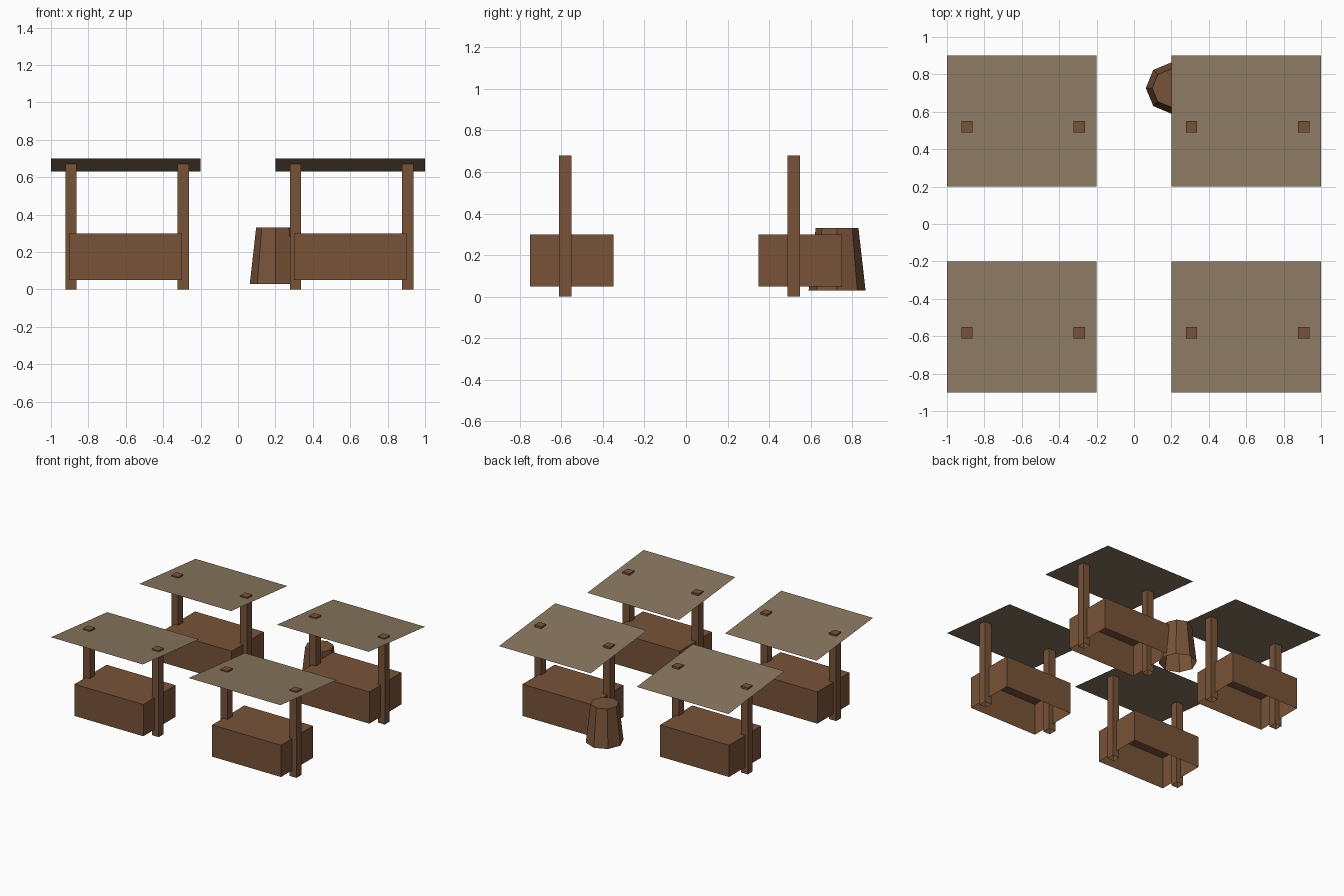
import bpy, bmesh, math
from mathutils import Matrix, Vector

if "Cube" in bpy.data.objects:
    bpy.data.objects.remove(bpy.data.objects["Cube"])


def material(name, rgb):
    m = bpy.data.materials.new(name)
    m.diffuse_color = (*rgb, 1)
    m.use_nodes = True
    m.node_tree.nodes["Principled BSDF"].inputs["Base Color"].default_value = m.diffuse_color
    return m


wood = material("brown wood", (0.188, 0.087, 0.040))
cloth = material("tan cloth", (0.254, 0.188, 0.120))


def finish(name, bm, mat):
    me = bpy.data.meshes.new(name)
    bm.to_mesh(me)
    bm.free()
    me.materials.append(mat)
    ob = bpy.data.objects.new(name, me)
    bpy.context.collection.objects.link(ob)
    return ob


def open_bottom(bm):
    bm.normal_update()
    down = [f for f in bm.faces if f.normal.z < -0.9]
    bmesh.ops.delete(bm, geom=down, context='FACES_ONLY')


def box(name, center, size, mat):
    bm = bmesh.new()
    bmesh.ops.create_cube(bm, size=1, matrix=Matrix.Translation(center) @ Matrix.Diagonal((*size, 1)))
    open_bottom(bm)
    return finish(name, bm, mat)


def canopy(cx, cy):
    # single sheet, front edge higher than the back
    bm = bmesh.new()
    pts = [(-0.4, -0.35, 0.70), (0.4, -0.35, 0.70), (0.4, 0.35, 0.63), (-0.4, 0.35, 0.63)]
    bm.faces.new([bm.verts.new(Vector(p) + Vector((cx, cy, 0))) for p in pts])
    return finish("canopy", bm, cloth)


# four market stalls
for cx in (-0.6, 0.6):
    for cy in (-0.55, 0.55):
        box("counter", (cx, cy, 0.175), (0.6, 0.4, 0.25), wood)
        for side in (-0.3, 0.3):
            box("post", (cx + side + 0.007, cy - 0.031, 0.34), (0.06, 0.061, 0.68), wood)
        canopy(cx, cy)

# tapered eight-sided barrel beside the back right stall
bm = bmesh.new()
bmesh.ops.create_cone(bm, cap_ends=True, segments=8, radius1=0.137, radius2=0.103, depth=0.30,
                      matrix=Matrix.Translation((0.2, 0.727, 0.18)))
open_bottom(bm)
finish("barrel", bm, wood)
